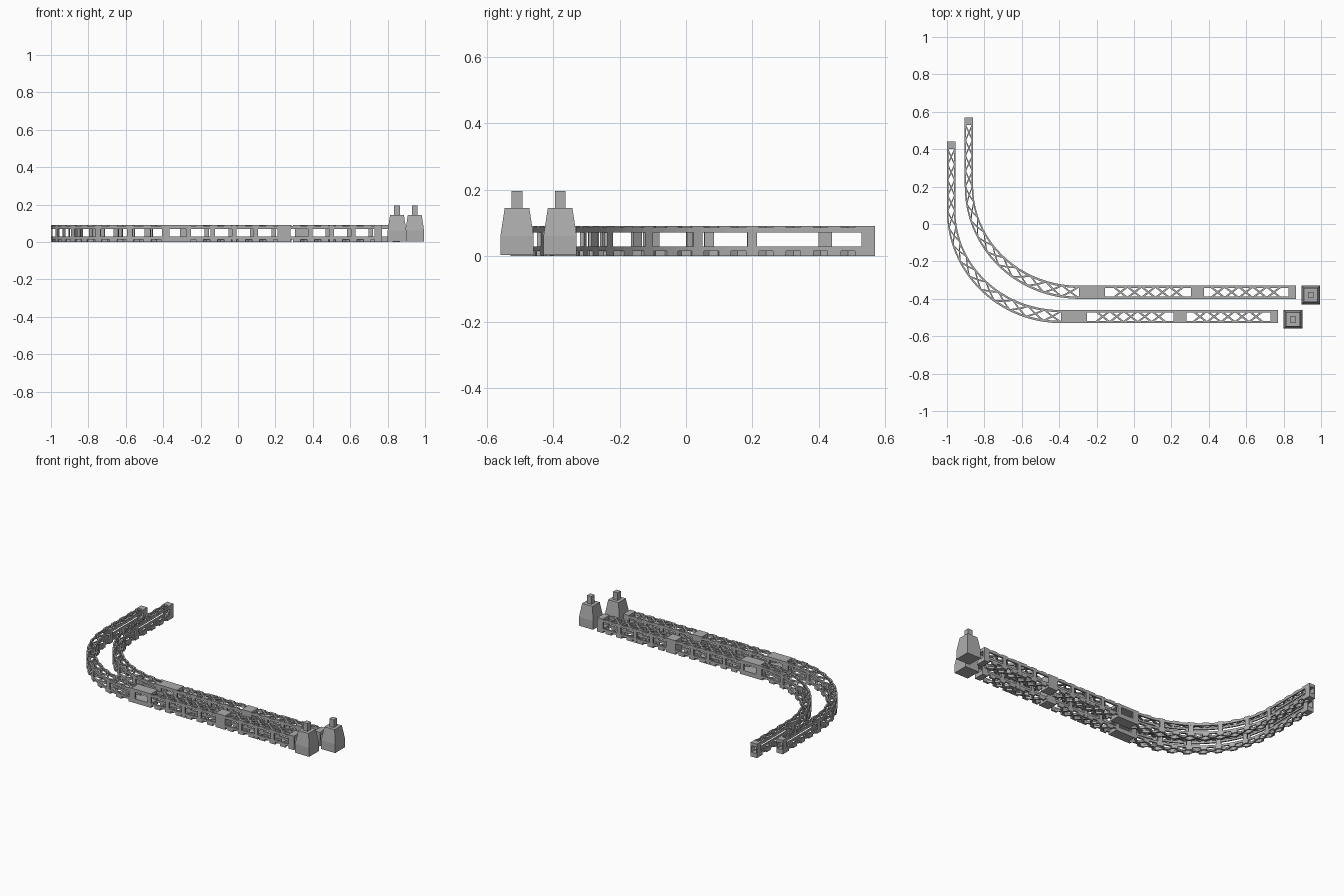
import bpy, bmesh, math
from mathutils import Vector

old = bpy.data.objects.get("Cube")
if old:
    bpy.data.objects.remove(old, do_unlink=True)

grey = bpy.data.materials.new("steel grey")
grey.use_nodes = True
color = (0.42, 0.42, 0.42, 1)
grey.diffuse_color = color
grey.node_tree.nodes["Principled BSDF"].inputs["Base Color"].default_value = color

# Beam lengths, measured along the path from the straight end
BEND, LEG, END = 1.16, 2.06, 2.43
TOP = 0.09
OFFSET = Vector((0.095, 0.13, 0))


def path(s, u):
    """Point at distance s, with u from the outer edge (0) to the inner edge (1)."""
    a, b = 0.61 - 0.045 * u, 0.60 - 0.07 * u
    angle = min(max((s - BEND) / (LEG - BEND), 0), 1) * math.pi / 2
    x = -0.39 - a * math.sin(angle) + max(BEND - s, 0)
    y = 0.07 - b * math.cos(angle) + max(s - LEG, 0)
    return x, y


def strip(bm, start, end, z0, z1):
    """Closed bar whose two ends are (s, u, s, u) edges, following the path."""
    s0, s1 = start[0], end[0]
    curved = max(s0, s1) > BEND and min(s0, s1) < LEG
    n = max(1, math.ceil(abs(s1 - s0) / 0.045)) if curved else 1
    rings = []
    for i in range(n + 1):
        p = [A + (B - A) * i / n for A, B in zip(start, end)]
        l, r = path(p[0], p[1]), path(p[2], p[3])
        rings.append([bm.verts.new((*q, z)) for q, z in
                      ((l, z0), (r, z0), (r, z1), (l, z1))])
    for a, b in zip(rings, rings[1:]):
        for k in range(4):
            j = (k + 1) % 4
            bm.faces.new((a[k], a[j], b[j], b[k]))
    bm.faces.new(rings[0][::-1])
    bm.faces.new(rings[-1])


def slab(bm, s0, s1, u0, u1, z0, z1):
    strip(bm, (s0, u0, s0, u1), (s1, u0, s1, u1), z0, z1)


def finish(name, bm):
    bmesh.ops.recalc_face_normals(bm, faces=bm.faces)
    mesh = bpy.data.meshes.new(name)
    bm.to_mesh(mesh)
    bm.free()
    mesh.materials.append(grey)
    obj = bpy.data.objects.new("outer_" + name, mesh)
    bpy.context.collection.objects.link(obj)
    twin = bpy.data.objects.new("inner_" + name, mesh)
    twin.location = OFFSET
    bpy.context.collection.objects.link(twin)


SIDES = ((0, 0.17), (0.83, 1))

# Four long rails
bm = bmesh.new()
for u0, u1 in SIDES:
    for z0, z1 in ((0.014, 0.028), (0.07, 0.085)):
        for s0, s1 in ((0, BEND), (BEND, LEG), (LEG, END)):
            slab(bm, s0, s1, u0, u1, z0, z1)
finish("rails", bm)

# Side posts: straight modules, bend and leg
bm = bmesh.new()
posts = [(0, 0.04), (END - 0.04, END), (1.02, 1.045), (1.135, 1.175)]
for module in (0.04, 0.56):
    posts += [(module + 0.115 * i - 0.012, module + 0.115 * i + 0.012) for i in range(1, 4)]
posts += [(BEND + 0.18 * i - 0.015, BEND + 0.18 * i + 0.015) for i in range(1, 6)]
for s0, s1 in posts:
    for u0, u1 in SIDES:
        slab(bm, s0, s1, u0, u1, 0, TOP)
finish("side_posts", bm)

# Solid joint block, and cover plates at the bend start and the two ends
bm = bmesh.new()
slab(bm, 0.49, 0.56, 0, 1, 0, TOP)
for s0, s1 in ((0, 0.04), (1.02, BEND), (END - 0.04, END)):
    slab(bm, s0, s1, 0, 1, 0, 0.028)
    slab(bm, s0, s1, 0, 1, 0.07, TOP)
finish("joint_blocks", bm)

# Crossed lattice on top and bottom, with pads at the nodes
bm = bmesh.new()
H = 0.008
for s0, s1, cells in ((0.08, 0.455, 5), (0.60, 0.975, 5), (BEND, LEG, 10), (LEG, END - 0.04, 4)):
    step = (s1 - s0) / cells
    for z0, z1 in ((0, 0.014), (0.081, TOP)):
        for i in range(cells):
            a, b = s0 + step * i, s0 + step * (i + 1)
            for u0, u1 in ((0.08, 0.92), (0.92, 0.08)):
                # The bar is swept across the beam between its two slanted sides
                strip(bm, (a - H, u0, a + H, u0), (b - H, u1, b + H, u1), z0, z1)
        for i in range(cells + 1):
            for u0, u1 in SIDES:
                c = s0 + step * i
                slab(bm, c - 0.02, min(c + 0.02, END), u0, u1, z0, z1)
finish("lattice", bm)

# Tapered buffer towers
bm = bmesh.new()
rings = []
for half, z in ((0.05, 0.003), (0.05, 0.06), (0.037, 0.145), (0.016, 0.145), (0.016, 0.195)):
    rings.append([bm.verts.new((0.85 + half * i, -0.51 + half * j, z))
                  for i, j in ((-1, -1), (1, -1), (1, 1), (-1, 1))])
for a, b in zip(rings, rings[1:]):
    for k in range(4):
        j = (k + 1) % 4
        bm.faces.new((a[k], a[j], b[j], b[k]))
bm.faces.new(rings[0][::-1])
bm.faces.new(rings[-1])
finish("tower", bm)
